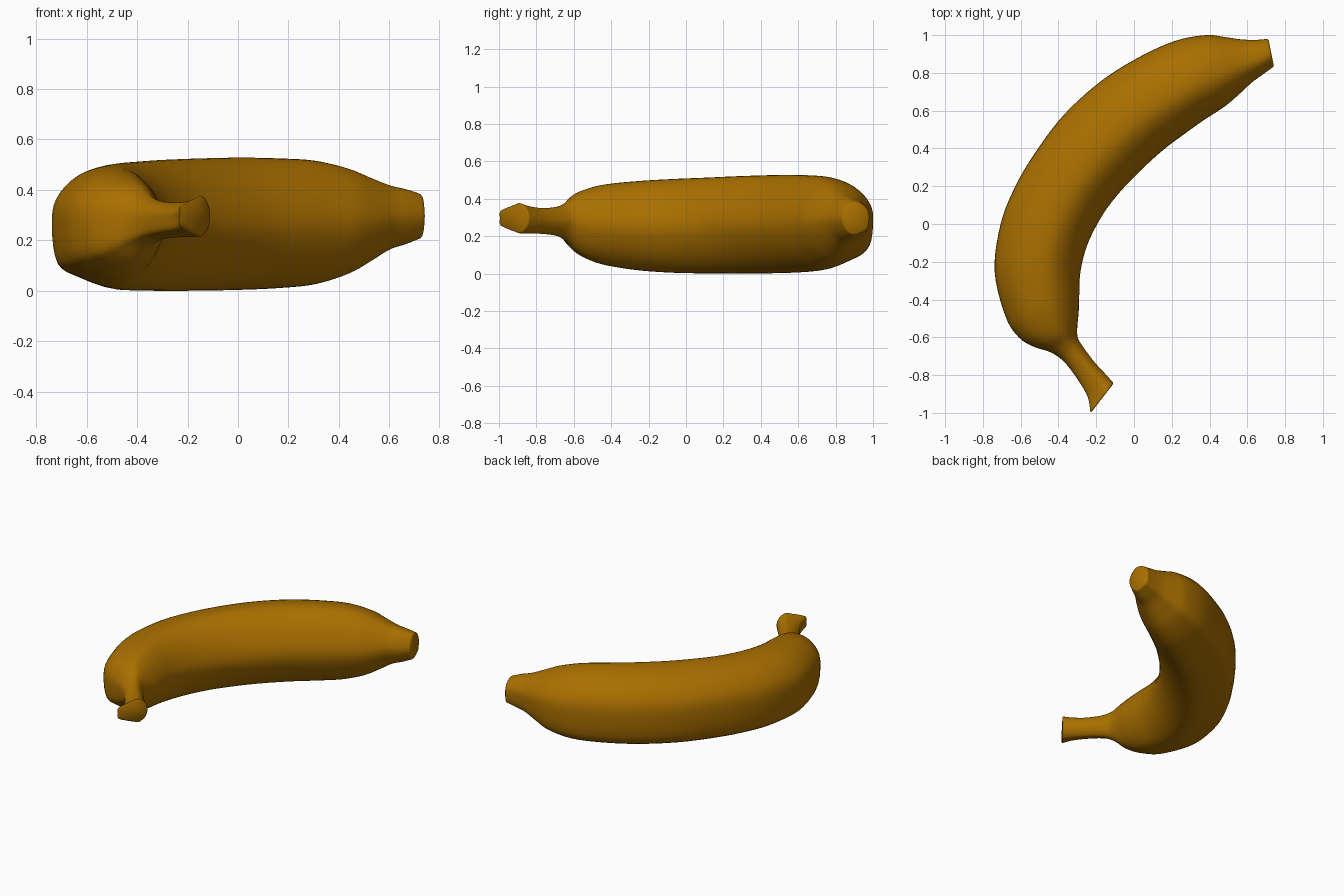
import bpy, bmesh, math
from mathutils import Vector

if "Cube" in bpy.data.objects:
    bpy.data.objects.remove(bpy.data.objects["Cube"])


def spline(pts, steps, closed=False):
    """Catmull-Rom resampling of a list of equal-length tuples."""
    n = len(pts)
    pick = (lambda i: pts[i % n]) if closed else (lambda i: pts[max(0, min(n - 1, i))])
    out = []
    for i in range(n if closed else n - 1):
        a, b, c, d = pick(i - 1), pick(i), pick(i + 1), pick(i + 2)
        for s in range(steps):
            t = s / steps
            out.append([0.5 * (2 * q + (r - p) * t + (2 * p - 5 * q + 4 * r - w) * t * t
                               + (3 * q - p - 3 * r + w) * t ** 3)
                        for p, q, r, w in zip(a, b, c, d)])
    if not closed:
        out.append(list(pts[-1]))
    return out


# Stations from stem to tip: outer x, y, inner x, y, centre height, half height
stations = [
    (-0.23, -0.995, -0.11, -0.84, 0.30, 0.08),
    (-0.245, -0.915, -0.155, -0.79, 0.29, 0.073),
    (-0.30, -0.82, -0.21, -0.73, 0.285, 0.07),
    (-0.37, -0.73, -0.27, -0.65, 0.283, 0.078),
    (-0.44, -0.68, -0.298, -0.60, 0.28, 0.105),
    (-0.53, -0.65, -0.30, -0.54, 0.275, 0.152),
    (-0.61, -0.60, -0.293, -0.47, 0.27, 0.185),
    (-0.68, -0.49, -0.29, -0.38, 0.265, 0.215),
    (-0.738, -0.25, -0.283, -0.25, 0.26, 0.238),
    (-0.706, 0.00, -0.245, -0.105, 0.259, 0.25),
    (-0.628, 0.20, -0.168, 0.045, 0.261, 0.255),
    (-0.515, 0.39, -0.078, 0.165, 0.264, 0.259),
    (-0.365, 0.585, 0.032, 0.28, 0.267, 0.261),
    (-0.17, 0.76, 0.15, 0.388, 0.27, 0.261),
    (0.03, 0.885, 0.265, 0.475, 0.272, 0.256),
    (0.22, 0.97, 0.37, 0.55, 0.275, 0.244),
    (0.38, 1.00, 0.48, 0.622, 0.28, 0.208),
    (0.48, 0.99, 0.56, 0.69, 0.287, 0.165),
    (0.57, 0.977, 0.625, 0.75, 0.295, 0.127),
    (0.65, 0.975, 0.68, 0.79, 0.298, 0.108),
    (0.705, 0.98, 0.735, 0.83, 0.30, 0.088),
]

# Softly ridged cross-section: u from outer (-1) to inner (1), v is height
profile = [(-1, 0), (-0.92, 0.46), (-0.54, 0.84), (0, 1), (0.42, 0.92), (0.8, 0.55),
           (1, 0), (0.8, -0.55), (0.42, -0.92), (0, -1), (-0.54, -0.83), (-0.9, -0.61)]
# The cut stem is narrower towards its outer side
stem_profile = [(-1, 0), (-0.97, 0.45), (-0.5, 0.7), (0, 0.88), (0.42, 1), (0.85, 0.62),
                (1, 0), (0.85, -0.62), (0.42, -1), (0, -0.88), (-0.5, -0.7), (-0.97, -0.45)]
body_uv = spline(profile, 4, closed=True)
stem_uv = spline(stem_profile, 4, closed=True)
n = len(body_uv)

bm = bmesh.new()
rings = []
for k, (ox, oy, ix, iy, zc, h) in enumerate(spline(stations, 5)):
    mid = Vector(((ox + ix) / 2, (oy + iy) / 2, zc))
    side = Vector(((ix - ox) / 2, (iy - oy) / 2, 0))
    blend = max(0, 1 - k / 14)
    ring = []
    for p, q in zip(body_uv, stem_uv):
        u, v = (a + (b - a) * blend for a, b in zip(p, q))
        ring.append(bm.verts.new(mid + side * u + Vector((0, 0, h * v))))
    rings.append(ring)


def end_ring(ring, scale, push):
    """Copy of a ring, shrunk about its centre and pushed outwards."""
    mid = sum((v.co for v in ring), Vector()) / n
    return [bm.verts.new(mid + (v.co - mid) * scale + Vector(push)) for v in ring]


# Softened rims on the cut stem and the blunt tip
rings.insert(0, end_ring(rings[0], 0.93, (0.003, -0.003, 0)))
rings.append(end_ring(rings[-1], 0.9, (0.007, -0.001, 0)))

for a, b in zip(rings, rings[1:]):
    for i in range(n):
        j = (i + 1) % n
        bm.faces.new((a[i], a[j], b[j], b[i]))
bm.faces.new(rings[0])
bm.faces.new(rings[-1])
bmesh.ops.recalc_face_normals(bm, faces=bm.faces)

# Rest on the ground
low = min(v.co.z for v in bm.verts)
bmesh.ops.translate(bm, vec=(0, 0, -low), verts=bm.verts)

mesh = bpy.data.meshes.new("banana")
bm.to_mesh(mesh)
bm.free()
banana = bpy.data.objects.new("banana", mesh)
bpy.context.collection.objects.link(banana)

# Ripe peel colour
peel = bpy.data.materials.new("peel")
peel.diffuse_color = (0.4, 0.16, 0.0, 1)
peel.use_nodes = True
peel.node_tree.nodes["Principled BSDF"].inputs["Base Color"].default_value = peel.diffuse_color
mesh.materials.append(peel)

bpy.context.view_layer.objects.active = banana
banana.select_set(True)
bpy.ops.object.shade_smooth_by_angle(angle=math.radians(85))
